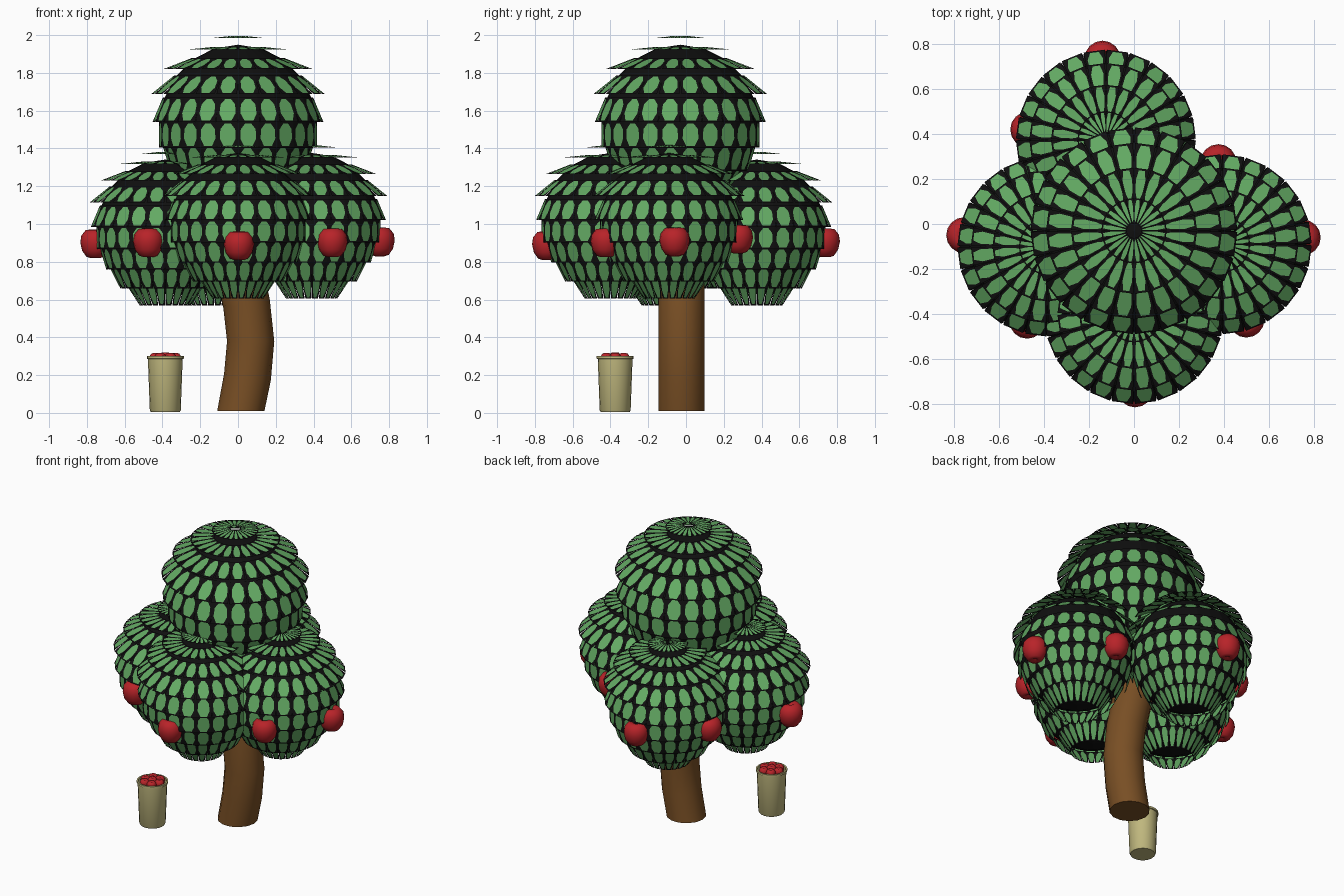
import bpy, bmesh, math
from mathutils import Vector

if "Cube" in bpy.data.objects:
    bpy.data.objects.remove(bpy.data.objects["Cube"])


def material(name, rgb):
    m = bpy.data.materials.new(name)
    m.diffuse_color = (*rgb, 1)
    m.use_nodes = True
    m.node_tree.nodes["Principled BSDF"].inputs["Base Color"].default_value = m.diffuse_color
    return m


GREEN = material("leaf green", (0.125, 0.40, 0.125))
BLACK = material("leaf gap black", (0.005, 0.005, 0.005))
BROWN = material("bark brown", (0.19, 0.078, 0.018))
RED = material("apple red", (0.48, 0.017, 0.022))
CREAM = material("bucket cream", (0.53, 0.48, 0.21))


def finish(bm, name, mats, loc=(0, 0, 0), smooth=None):
    me = bpy.data.meshes.new(name)
    bm.to_mesh(me)
    bm.free()
    ob = bpy.data.objects.new(name, me)
    ob.location = loc
    bpy.context.collection.objects.link(ob)
    for m in mats:
        me.materials.append(m)
    if smooth:
        bpy.context.view_layer.objects.active = ob
        ob.select_set(True)
        bpy.ops.object.shade_smooth_by_angle(angle=math.radians(smooth))
        ob.select_set(False)
    return ob


def loft(bm, rings):
    """Skin a list of vertex rings and cap both ends."""
    vs = [[bm.verts.new(p) for p in ring] for ring in rings]
    n = len(vs[0])
    for a, b in zip(vs, vs[1:]):
        for i in range(n):
            j = (i + 1) % n
            bm.faces.new((a[i], a[j], b[j], b[i]))
    bm.faces.new(vs[0][::-1])
    bm.faces.new(vs[-1])


def circle(r, z, n, cx=0, cy=0, tilt=0):
    return [Vector((cx + r * math.cos(t) * math.cos(tilt), cy + r * math.sin(t),
                    z - r * math.cos(t) * math.sin(tilt)))
            for t in (2 * math.pi * i / n for i in range(n))]


# Foliage: rows of separate flared tiles, each a green leaf on a black card
SEG = 24
STEP = math.radians(18)
FLARE = [1.06, 1.075, 1.09, 1.09, 1.02, 0.99, 1.0, 1.05, 1.14]   # bottom edge per row
LEAF = [(0, 0.2), (0.06, 0.28), (0.28, 0.7), (0.65, 0.76), (0.94, 0.42), (1, 0.3)]


def foliage(name, loc, R):
    bm = bmesh.new()
    half = math.pi / SEG
    for row, flare in enumerate(FLARE):
        t0, t1 = max(row * STEP, math.radians(4)), (row + 1) * STEP
        f0 = 1.04 if row == 0 else 0.95
        for s in range(SEG):
            a = (2 * s + 1) * half
            out = Vector((math.cos(a), math.sin(a), 0))
            side = Vector((-math.sin(a), math.cos(a), 0))
            up = Vector((0, 0, 1))
            top = R * f0 * (out * math.sin(t0) * math.cos(half) + up * math.cos(t0))
            bot = R * flare * (out * math.sin(t1) + up * math.cos(t1))
            w0, w1 = (R * math.sin(t) * math.sin(half) for t in (t0, t1))
            grid = []
            for v, w in LEAF:
                mid, hw = top.lerp(bot, v), w0 + (w1 - w0) * v
                grid.append([bm.verts.new(mid + side * hw * k) for k in (-1, -w, w, 1)])
            for k in range(len(LEAF) - 1):
                for c in range(3):
                    f = bm.faces.new((grid[k][c], grid[k + 1][c],
                                      grid[k + 1][c + 1], grid[k][c + 1]))
                    f.material_index = 0 if c == 1 and 0 < k < len(LEAF) - 2 else 1
    # dark core seen through the gaps
    before = set(bm.faces)
    bmesh.ops.create_uvsphere(bm, u_segments=SEG, v_segments=10, radius=R * 0.93)
    for f in bm.faces:
        if f not in before:
            f.material_index = 1
    finish(bm, name, [GREEN, BLACK], loc)


foliage("foliage_top", (0, -0.03, 1.54), 0.44)
foliage("foliage_front", (0, -0.40, 1.02), 0.383)
foliage("foliage_right", (0.39, -0.09, 1.02), 0.383)
foliage("foliage_left", (-0.385, -0.10, 0.985), 0.383)
foliage("foliage_back", (-0.125, 0.375, 0.985), 0.383)

# Trunk: bent cylinder running up into the foliage
PATH = [(0.015, 0.01, 0.0), (0.05, 0.19, 0.15), (0.067, 0.38, 0.0),
        (0.045, 0.58, -0.2), (0.0, 0.78, -0.25), (-0.06, 1.0, -0.25)]
bm = bmesh.new()
loft(bm, [circle(0.125, z, 14, x, -0.025, t) for x, z, t in PATH])
finish(bm, "trunk", [BROWN], smooth=40)


# Apples: lathed body with dimples at both ends
APPLE = [(0.05, -0.78), (0.3, -0.95), (0.6, -0.85), (0.88, -0.45), (1.0, 0.1),
         (0.93, 0.55), (0.65, 0.9), (0.35, 0.95), (0.08, 0.75)]


def apple(name, loc, r):
    bm = bmesh.new()
    loft(bm, [circle(r * a, r * z, 16) for a, z in APPLE])
    finish(bm, name, [RED], loc, 60)


HANGING = [(0.005, -0.735, 0.885), (-0.475, -0.43, 0.90), (0.5, -0.425, 0.90),
           (-0.755, -0.05, 0.895), (0.75, -0.06, 0.905), (0.375, 0.275, 0.92),
           (-0.47, 0.42, 0.90), (-0.14, 0.735, 0.90)]
for i, p in enumerate(HANGING):
    apple(f"tree_apple_{i + 1}", p, 0.08)

# Bucket: tapered wall with a small lip, hollow at the top
BX, BY = -0.385, -0.375
BUCKET = [(0.076, 0.004), (0.082, 0.014), (0.092, 0.285), (0.098, 0.287),
          (0.098, 0.30), (0.088, 0.30), (0.086, 0.265)]
bm = bmesh.new()
loft(bm, [circle(r, z, 20, BX, BY) for r, z in BUCKET])
finish(bm, "bucket", [CREAM], smooth=40)

# Picked apples piled in the bucket
apple("bucket_apple_middle", (BX, BY, 0.292), 0.03)
for i in range(6):
    a = i * math.pi / 3
    apple(f"bucket_apple_{i + 1}",
          (BX + 0.053 * math.cos(a), BY + 0.053 * math.sin(a), 0.288), 0.03)
